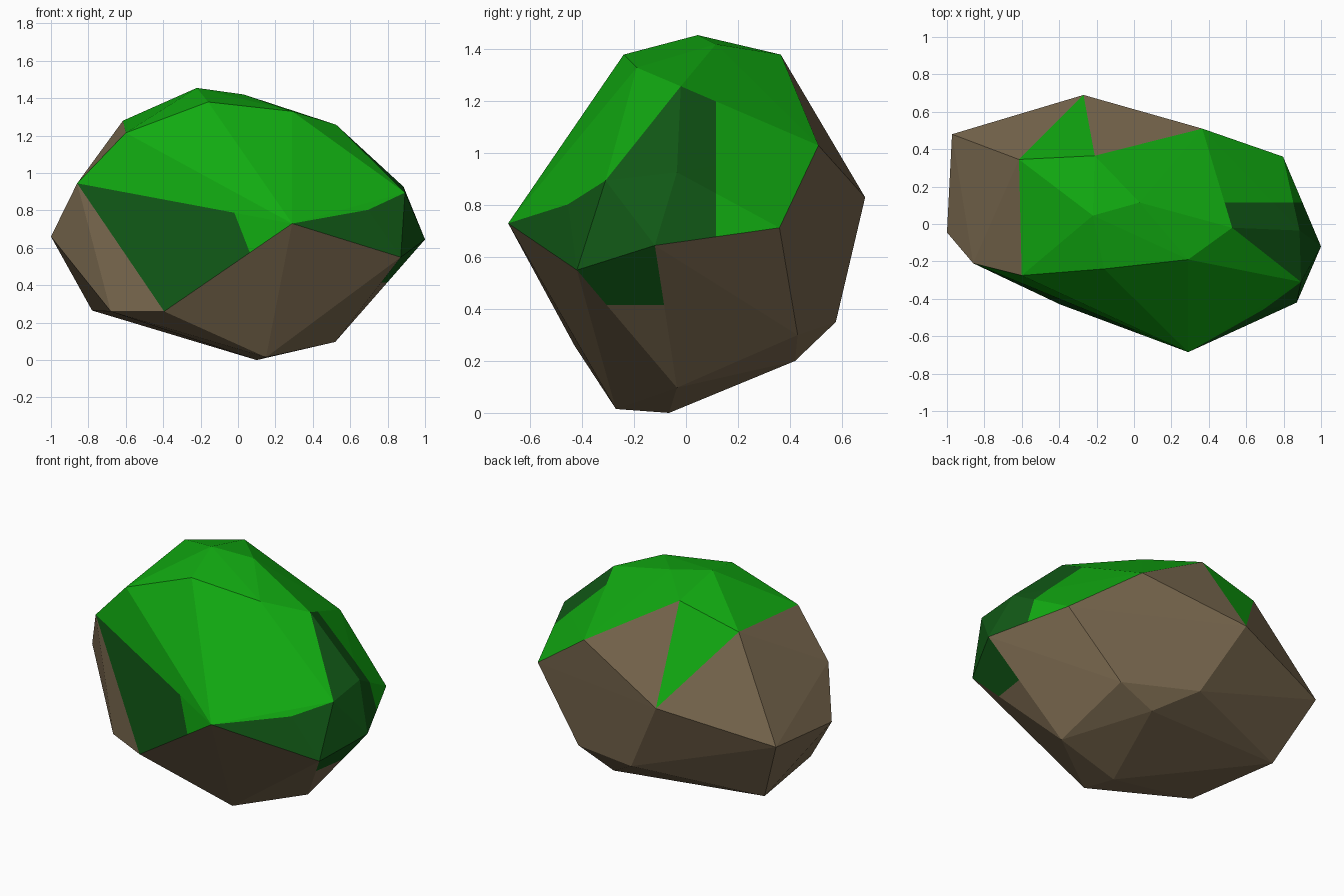
import bpy, bmesh

if "Cube" in bpy.data.objects:
    bpy.data.objects.remove(bpy.data.objects["Cube"])

# Corner points of the boulder, keyed by a letter
CORNERS = {
    # mossy crown
    "B": (-.86, -.21, .945), "C": (-.60, -.275, 1.215), "D": (-.16, -.24, 1.38),
    "E": (-.615, .345, 1.28), "F": (-.22, .045, 1.455), "G": (.03, .115, 1.42),
    "H": (.29, -.19, 1.33), "I": (.525, -.02, 1.258), "Y": (.365, .51, 1.03),
    "Z": (-.21, .365, 1.38), "N": (.29, -.685, .73), "O": (.695, -.455, .803),
    "R": (-.395, -.43, .26),
    # mossy right end
    "J": (.893, -.31, .895), "K": (.885, -.035, .927), "L": (1.0, -.12, .645),
    "M": (.87, -.42, .55), "a": (.797, .36, .713),
    # bare stone
    "A": (-1.0, -.045, .66), "c": (-.973, .48, .69), "S": (-.78, .32, .265),
    "T": (-.68, -.29, .26), "U": (.10, -.065, 0), "V": (.15, -.27, .015),
    "W": (.52, -.035, .097), "X": (-.27, .69, .83), "e": (-.016, .577, .35),
    "f": (.217, .42, .20), "b": (.46, .43, .30),
}
STONE, MOSS, FRONT, END, END_LOW, END_BACK = range(6)


def zone(names):
    """Which colour zone a hull face belongs to, from its corners."""
    if names <= set("LMWa"):
        return END_LOW if "W" in names else END
    if names <= set("aWb"):
        return END_BACK
    if names <= set("XZE"):
        return MOSS
    if names & set("AcSTUVWXefb") or {"B", "E"} <= names:
        return STONE
    if "R" in names:
        return FRONT
    return END if names & set("KLMa") else MOSS


# Convex boulder
bm = bmesh.new()
label = {bm.verts.new(p): k for k, p in CORNERS.items()}
bmesh.ops.convex_hull(bm, input=list(bm.verts))
for f in bm.faces:
    f.material_index = zone({label[v] for v in f.verts})
bmesh.ops.delete(bm, geom=[v for v in bm.verts if not v.link_faces], context="VERTS")
bmesh.ops.recalc_face_normals(bm, faces=list(bm.faces))

# Cut the colour borders into the faces
LOW, SPLIT = .415, .115
P, N = (-.075, 0, .93), (.36, 0, .14)


def cut(zones, co, no):
    faces = [f for f in bm.faces if f.material_index in zones]
    edges = {e for f in faces for e in f.edges}
    verts = {v for f in faces for v in f.verts}
    bmesh.ops.bisect_plane(bm, geom=faces + list(edges) + list(verts),
                           plane_co=co, plane_no=no, dist=1e-5)


cut((END_LOW, END_BACK), (0, 0, LOW), (0, 0, 1))
cut((END, END_LOW), (0, SPLIT, 0), (0, 1, 0))
cut((FRONT,), P, N)

# Stone, light moss and dark moss by zone and position
for f in bm.faces:
    c, z = f.calc_center_median(), f.material_index
    if z in (END_LOW, END_BACK) and c.z < LOW:
        m = 0
    elif z == FRONT:
        m = 2 if (c.x - P[0]) * N[0] + (c.z - P[2]) * N[2] < 0 else 1
    elif z in (END, END_LOW):
        m = 2 if c.y < SPLIT else 1
    else:
        m = 2 if z == END_BACK else z
    f.material_index = m

mesh = bpy.data.meshes.new("mossy_boulder")
bm.to_mesh(mesh)
bm.free()
for name, col in (("brown stone", (.20, .144, .08)),
                  ("light moss", (.0056, .40, .0056)),
                  ("dark moss", (.0056, .10, .008))):
    mat = bpy.data.materials.new(name)
    mat.diffuse_color = (*col, 1)
    mat.use_nodes = True
    mat.node_tree.nodes["Principled BSDF"].inputs["Base Color"].default_value = mat.diffuse_color
    mesh.materials.append(mat)
bpy.context.collection.objects.link(bpy.data.objects.new("mossy_boulder", mesh))
